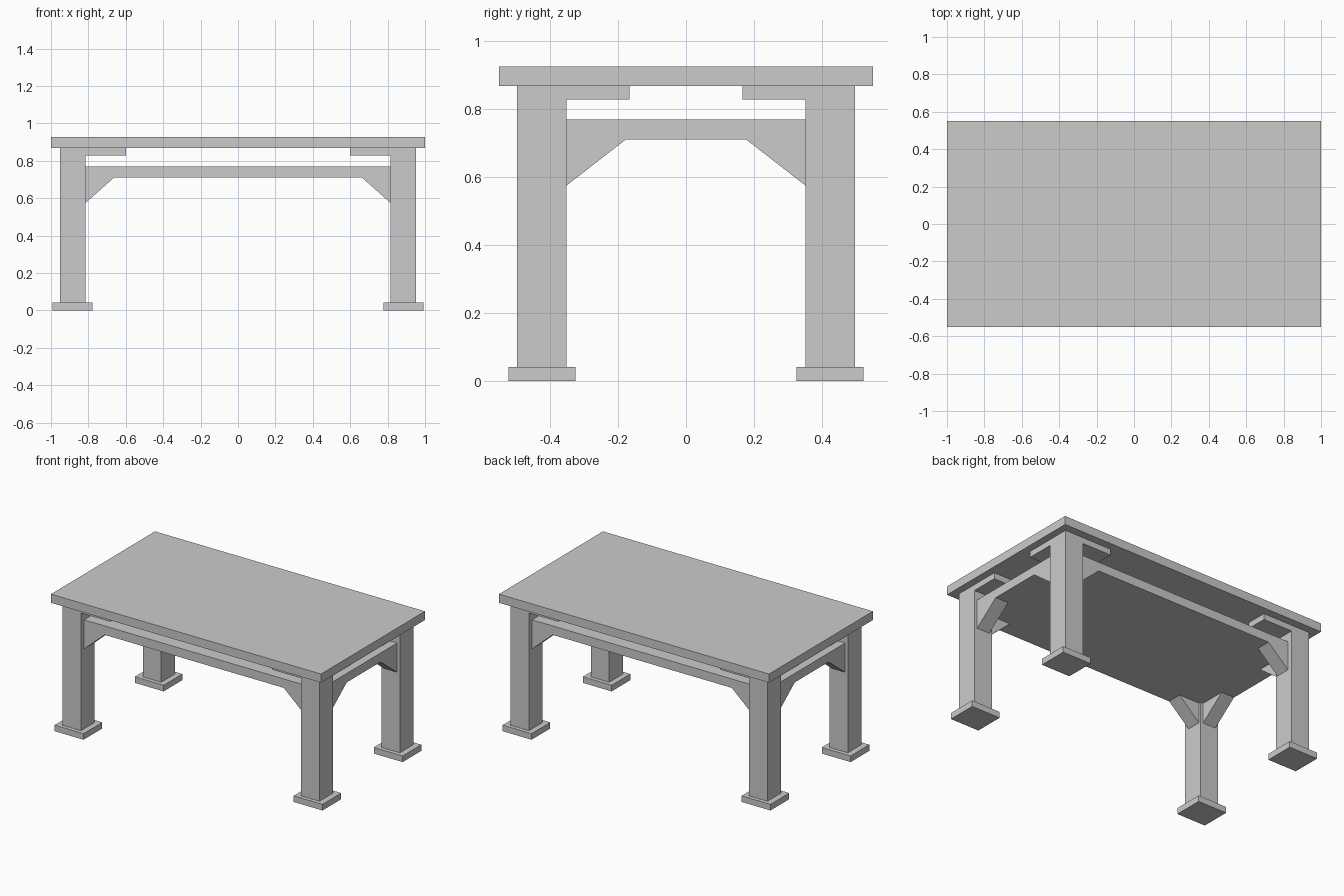
import bpy

if "Cube" in bpy.data.objects:
    bpy.data.objects.remove(bpy.data.objects["Cube"])

LEG_X, LEG_Y = (0.815, 0.952), (0.352, 0.497)   # leg extents in one quarter


def mesh_object(name, verts, faces):
    mesh = bpy.data.meshes.new(name)
    mesh.from_pydata(verts, [], faces)
    obj = bpy.data.objects.new(name, mesh)
    bpy.context.collection.objects.link(obj)
    return obj


def box(name, xr, yr, zr):
    bpy.ops.mesh.primitive_cube_add(size=1)
    obj = bpy.context.object
    obj.name = name
    ranges = (xr, yr, zr)
    for v in obj.data.vertices:
        v.co = [r[1] if c > 0 else r[0] for c, r in zip(v.co, ranges)]
    return obj


def wedge(name, profile, depth, along_x):
    """Triangular brace: profile of (run, z) points extruded across depth."""
    verts = [(a, d, z) if along_x else (d, a, z) for d in depth for a, z in profile]
    faces = [(0, 1, 2), (5, 4, 3), (0, 3, 4, 1), (1, 4, 5, 2), (2, 5, 3, 0)]
    if along_x:
        faces = [f[::-1] for f in faces]
    return mesh_object(name, verts, [f[::-1] for f in faces])


def four_corners(obj):
    """Mirror a quarter part to all four corners."""
    mod = obj.modifiers.new("corners", 'MIRROR')
    mod.use_axis = (True, True, False)
    mod.use_mirror_merge = False


# Table top and the solid panel beneath it
box("table_top", (-1, 1), (-0.55, 0.55), (0.868, 0.926))
shelf = box("under_panel", (-0.931, 0.931), (-0.463, 0.463), (0.71, 0.77))

# Legs, feet, cap arms and braces
parts = [
    box("leg", LEG_X, LEG_Y, (0.04, 0.868)),
    box("foot", (0.778, 0.992), (0.325, 0.523), (0, 0.041)),
    box("cap_arm_long", (0.599, LEG_X[0]), LEG_Y, (0.828, 0.868)),
    box("cap_arm_short", LEG_X, (0.166, LEG_Y[0]), (0.828, 0.868)),
    wedge("brace_long", [(LEG_X[0], 0.575), (LEG_X[0], 0.71), (0.663, 0.71)],
          (0.365, 0.463), True),
    wedge("brace_short", [(LEG_Y[0], 0.575), (LEG_Y[0], 0.71), (0.178, 0.71)],
          (0.835, 0.931), False),
]
for part in parts:
    four_corners(part)
